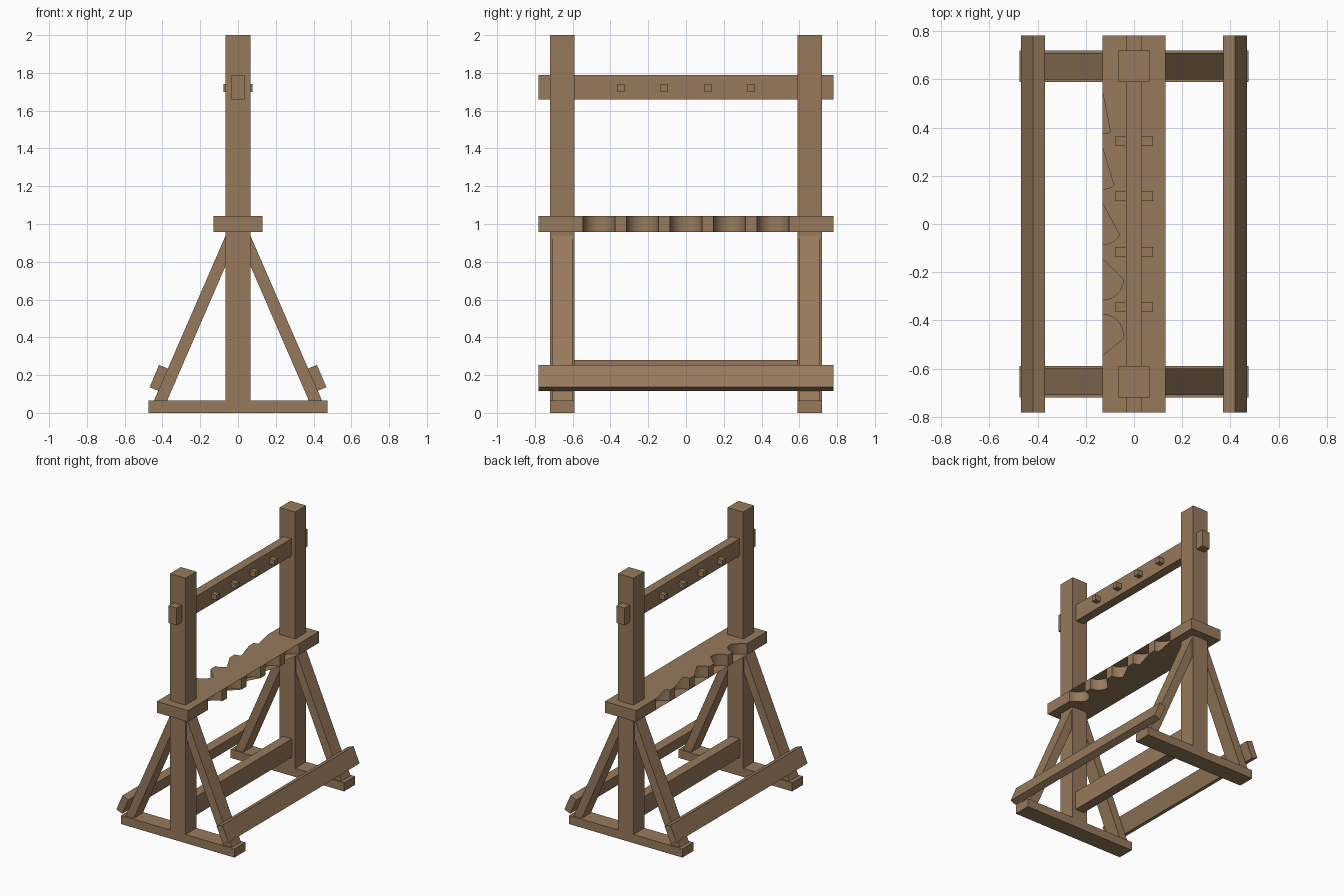
import bpy, bmesh, math

old = bpy.data.objects.get("Cube")
if old:
    bpy.data.objects.remove(old, do_unlink=True)

wood = bpy.data.materials.new("brown_wood")
wood.use_nodes = True
COLOR = (0.31, 0.195, 0.107, 1)
wood.diffuse_color = COLOR
wood.node_tree.nodes["Principled BSDF"].inputs["Base Color"].default_value = COLOR


def finish(name, bm):
    mesh = bpy.data.meshes.new(name)
    bm.to_mesh(mesh)
    bm.free()
    mesh.materials.append(wood)
    obj = bpy.data.objects.new(name, mesh)
    bpy.context.collection.objects.link(obj)
    return obj


def bar(name, profile, y0, y1):
    """Extrude an x/z profile along y."""
    bm = bmesh.new()
    front = [bm.verts.new((x, y0, z)) for x, z in profile]
    back = [bm.verts.new((x, y1, z)) for x, z in profile]
    bm.faces.new(front)
    bm.faces.new(back[::-1])
    n = len(profile)
    for i in range(n):
        j = (i + 1) % n
        bm.faces.new((front[j], front[i], back[i], back[j]))
    bmesh.ops.recalc_face_normals(bm, faces=bm.faces)
    return finish(name, bm)


def box(name, half_x, y0, y1, z0, z1):
    return bar(name, [(-half_x, z0), (half_x, z0), (half_x, z1), (-half_x, z1)], y0, y1)


# End frames: post, foot and two slanted braces each
BRACE = [(0.065, 0.94), (0.065, 0.78), (0.375, 0.065), (0.445, 0.065)]
for end, s in (("front", -1), ("back", 1)):
    c = 0.654 * s
    box(end + "_post", 0.065, c - 0.065, c + 0.065, 0, 2)
    box(end + "_foot", 0.474, c - 0.065, c + 0.065, 0, 0.065)
    for side, m in (("left", 1), ("right", -1)):
        bar(f"{end}_{side}_brace", [(x * m, z) for x, z in BRACE], c - 0.054, c + 0.054)

# Tilted side rails resting on the braces
RAIL = [(0.468, 0.136), (0.418, 0.254), (0.369, 0.234), (0.42, 0.116)]
for side, m in (("left", 1), ("right", -1)):
    bar(side + "_side_rail", [(x * m, z) for x, z in RAIL], -0.782, 0.782)

# Centre rails
box("lower_rail", 0.037, -0.6, 0.6, 0.14, 0.28)
box("top_rail", 0.034, -0.782, 0.782, 1.66, 1.79)

# Pegs through the top rail
for i in range(4):
    y = -0.345 + 0.23 * i
    box(f"peg_{i + 1}", 0.078, y - 0.02, y + 0.02, 1.70, 1.74)

# Shelf with scalloped long edges
HX, HY, Z0, Z1, R, STEPS = 0.13, 0.782, 0.957, 1.042, 0.085, 16
CENTRES = [-0.46 + 0.23 * i for i in range(5)]
APEX_Y = -0.37


def scallop(c):
    """Points of one notch on the +x edge, from low y to high y."""
    return [(HX - R * math.sin(math.pi * k / STEPS), c - R * math.cos(math.pi * k / STEPS))
            for k in range(STEPS + 1)]


def shallow(points):
    """Keep only the notch points open towards the opposite edge."""
    def slope(p):
        return (p[1] - APEX_Y) / (p[0] + HX)
    low, high = slope(points[0]), slope(points[-1])
    return [p for p in points if low - 1e-6 <= slope(p) <= high + 1e-6]


notched = [(HX, -HY)] + [p for c in CENTRES for p in scallop(c)] + [(HX, HY)]
cap_edge = [(HX, -HY)] + [p for c in CENTRES for p in shallow(scallop(c))] + [(HX, HY)]

bm = bmesh.new()
outline = notched + [(-x, y) for x, y in reversed(notched)]
low = [bm.verts.new((x, y, Z0)) for x, y in outline]
high = [bm.verts.new((x, y, Z1)) for x, y in outline]
for i in range(len(outline)):
    j = (i + 1) % len(outline)
    bm.faces.new((low[i], low[j], high[j], high[i]))
cap = cap_edge + [(-HX, HY), (-HX, -HY)]
# Underside opens on the left edge, the upper face on the right edge
bm.faces.new([bm.verts.new((x, y, Z0)) for x, y in reversed(cap)])
bm.faces.new([bm.verts.new((-x, y, Z1)) for x, y in reversed(cap)])
shelf = finish("notched_shelf", bm)
bpy.ops.object.select_all(action='DESELECT')
shelf.select_set(True)
bpy.context.view_layer.objects.active = shelf
bpy.ops.object.shade_smooth_by_angle(angle=math.radians(30))
